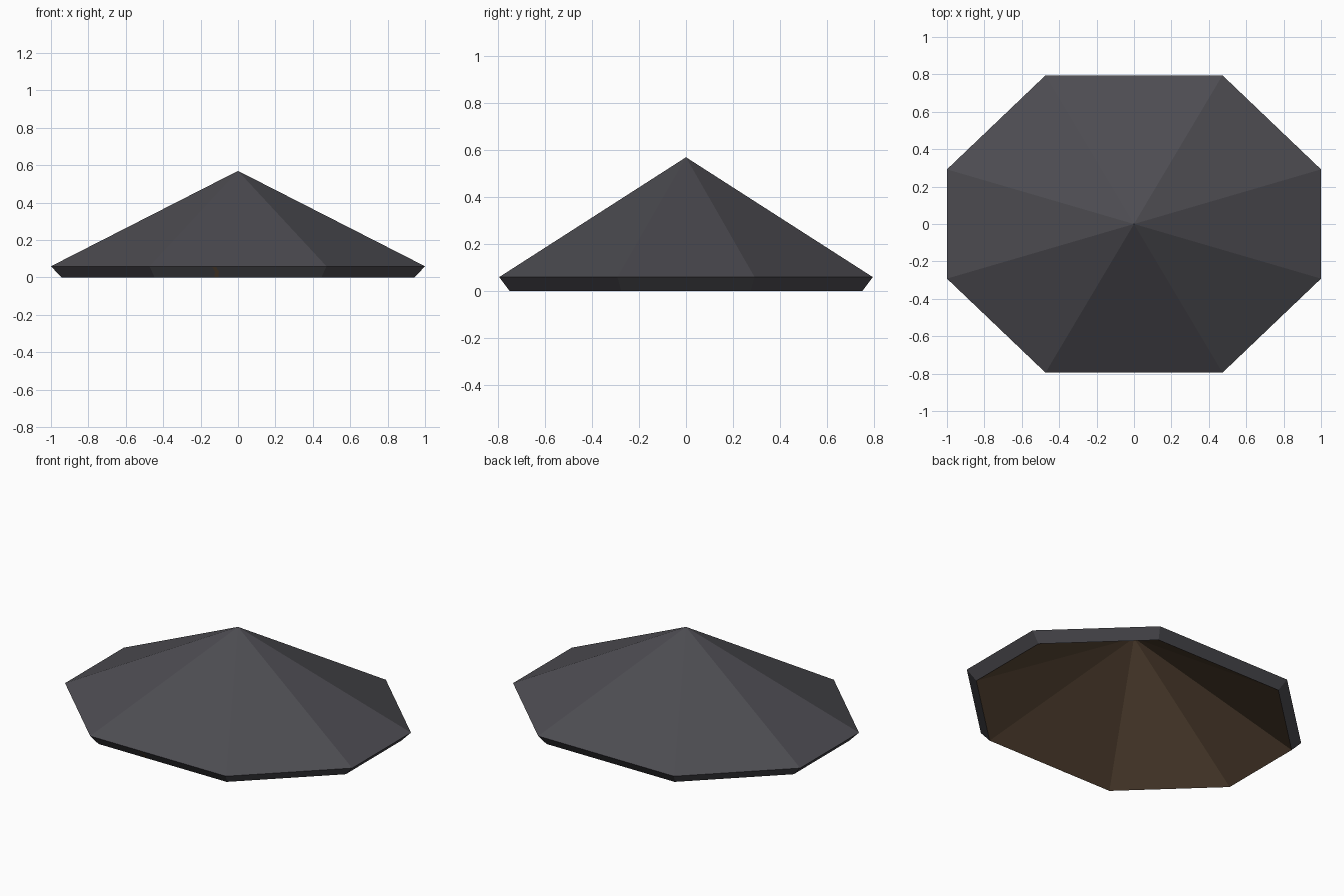
import bpy, bmesh

if "Cube" in bpy.data.objects:
    bpy.data.objects.remove(bpy.data.objects["Cube"])

def material(name, rgb):
    m = bpy.data.materials.new(name)
    m.diffuse_color = (*rgb, 1)
    m.use_nodes = True
    m.node_tree.nodes["Principled BSDF"].inputs["Base Color"].default_value = m.diffuse_color
    return m

slate = material("dark slate", (0.074, 0.072, 0.083))
wood = material("brown wood", (0.122, 0.076, 0.044))

def make_object(name, bm, mats):
    me = bpy.data.meshes.new(name)
    bm.to_mesh(me)
    bm.free()
    for m in mats:
        me.materials.append(m)
    ob = bpy.data.objects.new(name, me)
    bpy.context.collection.objects.link(ob)
    return ob

def octagon(bm, scale, z):
    half = [(1, -0.292), (1, 0.292), (0.473, 0.795), (-0.473, 0.795)]
    pts = half + [(-x, -y) for x, y in half]
    return [bm.verts.new((x * scale, y * scale, z)) for x, y in pts]

# Eight-sided roof shell: slate outside and rim, wood lining inside
bm = bmesh.new()
eave = octagon(bm, 1.0, 0.06)
rim = octagon(bm, 0.943, 0.0)
peak = bm.verts.new((0, 0, 0.57))
inner_peak = bm.verts.new((0, 0, 0.51))
for i in range(8):
    j = (i + 1) % 8
    bm.faces.new((eave[i], eave[j], peak))
    bm.faces.new((rim[i], rim[j], eave[j], eave[i]))
    bm.faces.new((rim[j], rim[i], inner_peak)).material_index = 1
make_object("octagonal_roof", bm, [slate, wood])

# Small curved wood sliver on the front of the rim
bm = bmesh.new()
rows = []
for t, x in [(0, -0.118), (0.5, -0.114), (0.95, -0.129)]:
    y = -0.795 * (0.943 + 0.057 * t) - 0.001
    rows.append([bm.verts.new((x + dx, y, 0.06 * t)) for dx in (-0.009, 0.012)])
for a, b in zip(rows, rows[1:]):
    bm.faces.new((a[0], a[1], b[1], b[0]))
make_object("rim_sliver", bm, [wood])
